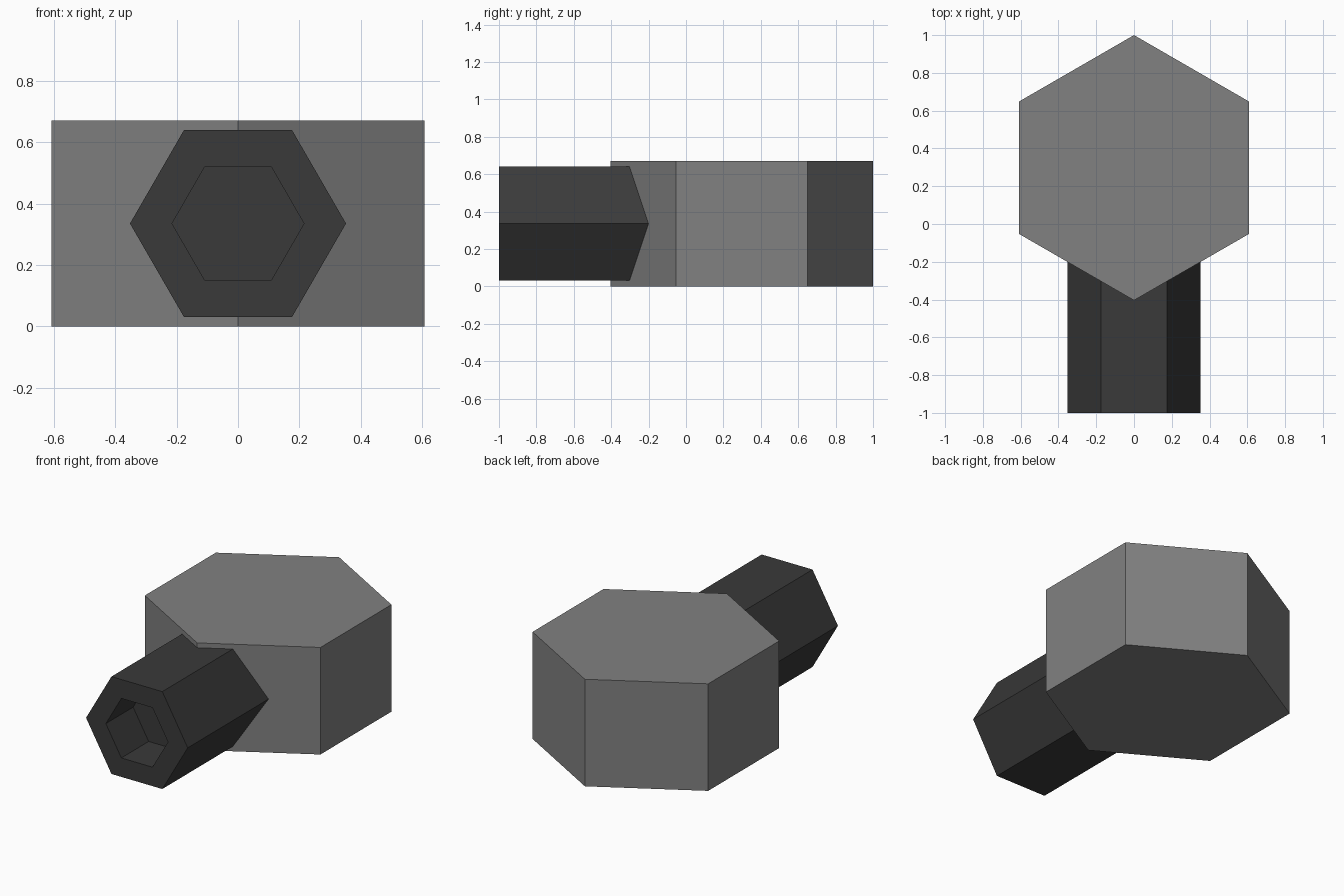
import bpy, bmesh, math

cube = bpy.data.objects.get("Cube")
if cube:
    bpy.data.objects.remove(cube, do_unlink=True)


def material(name, grey):
    mat = bpy.data.materials.new(name)
    colour = (grey, grey, grey, 1)
    mat.use_nodes = True
    mat.diffuse_color = colour
    bsdf = next(n for n in mat.node_tree.nodes if n.type == "BSDF_PRINCIPLED")
    bsdf.inputs["Base Color"].default_value = colour
    return mat


def hex_ring(bm, radius, place):
    """Six vertices around a circle, positioned by place(u, v)."""
    angles = [math.radians(60 * i) for i in range(6)]
    return [bm.verts.new(place(radius * math.cos(a), radius * math.sin(a))) for a in angles]


def hex_solid(name, mat, sections):
    """Skin hexagonal rings in order and cap both ends."""
    bm = bmesh.new()
    rings = [hex_ring(bm, radius, place) for radius, place in sections]
    for a, b in zip(rings, rings[1:]):
        for i in range(6):
            j = (i + 1) % 6
            bm.faces.new((a[i], a[j], b[j], b[i]))
    bm.faces.new(rings[0])
    bm.faces.new(rings[-1])
    bmesh.ops.recalc_face_normals(bm, faces=bm.faces)
    mesh = bpy.data.meshes.new(name)
    bm.to_mesh(mesh)
    bm.free()
    mesh.materials.append(mat)
    obj = bpy.data.objects.new(name, mesh)
    bpy.context.collection.objects.link(obj)
    return obj


HEIGHT = 0.67
HEAD_Y = 0.298


def level(z):
    return lambda u, v: (-v, HEAD_Y + u, z)


def across(y):
    return lambda u, v: (u, y, HEIGHT / 2 + v)


# Upright hexagonal head with a corner facing the barrel
hex_solid("head", material("mid grey", 0.22),
          [(0.702, level(0)), (0.702, level(HEIGHT))])

# Horizontal hexagonal barrel, its front end sunk into a hexagonal socket
hex_solid("barrel", material("charcoal", 0.042),
          [(0.352, across(0)), (0.352, across(-1)),
           (0.215, across(-1)), (0.215, across(-0.73))])
